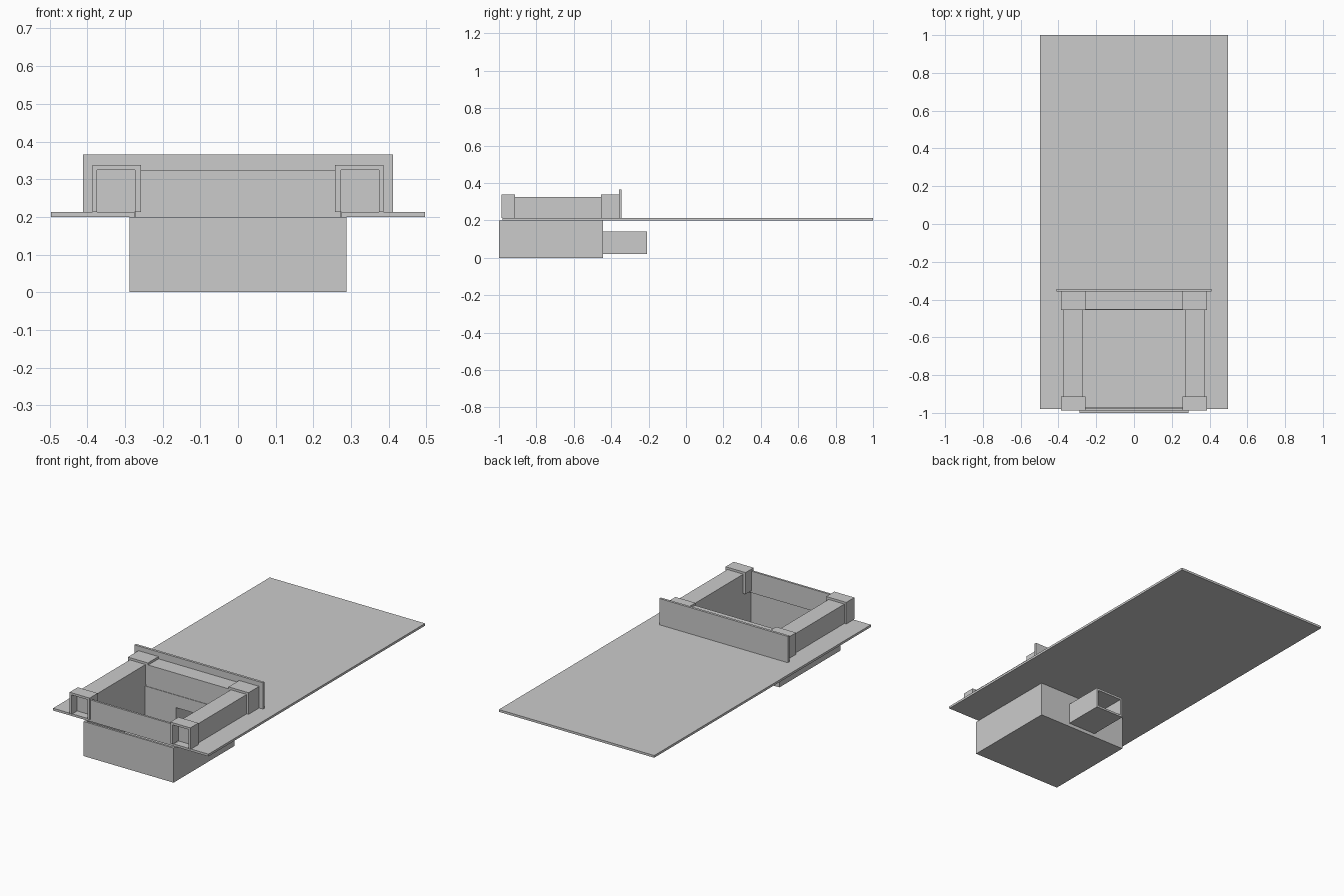
import bpy
import bmesh

cube = bpy.data.objects.get("Cube")
if cube:
    bpy.data.objects.remove(cube, do_unlink=True)

grey = bpy.data.materials.new("light_grey")
grey.use_nodes = True
colour = (0.6, 0.6, 0.6, 1)
grey.diffuse_color = colour
grey.node_tree.nodes["Principled BSDF"].inputs["Base Color"].default_value = colour


def extrude(name, loops, axis, start, end):
    """Extrude flat outlines along y or z into one solid object."""
    bm = bmesh.new()
    for loop in loops:
        pts = [(a, start, b) if axis == "y" else (a, b, start) for a, b in loop]
        face = bm.faces.new([bm.verts.new(p) for p in pts])
        grown = bmesh.ops.extrude_face_region(bm, geom=[face], use_keep_orig=True)
        moved = [v for v in grown["geom"] if isinstance(v, bmesh.types.BMVert)]
        shift = end - start
        bmesh.ops.translate(bm, verts=moved, vec=(0, shift, 0) if axis == "y" else (0, 0, shift))
    bmesh.ops.recalc_face_normals(bm, faces=bm.faces)
    mesh = bpy.data.meshes.new(name)
    bm.to_mesh(mesh)
    bm.free()
    mesh.materials.append(grey)
    obj = bpy.data.objects.new(name, mesh)
    bpy.context.scene.collection.objects.link(obj)
    return obj


def rect(x0, x1, b0, b1):
    return [(x0, b0), (x1, b0), (x1, b1), (x0, b1)]


def frame(w, z0, z1, iw, iz0, iz1):
    """Four bars around a rectangular opening centred on x = 0."""
    return [rect(-w, -iw, z0, z1), rect(iw, w, z0, z1),
            rect(-iw, iw, z0, iz0), rect(-iw, iw, iz1, z1)]


# Main sheet, notched at the front for the basin
BOTTOM, TOP = 0.2, 0.213
W, PIT = 0.497, 0.275
FRONT, BACK = -0.98, -0.443
extrude("deck_plate", [[(-W, FRONT), (-PIT, FRONT), (-PIT, BACK), (PIT, BACK),
                        (PIT, FRONT), (W, FRONT), (W, 1), (-W, 1)]], "z", BOTTOM, TOP)

# Sunken basin with an open top
BOX, WALL, FLOOR = 0.288, 0.012, 0.006
BOX_FRONT = -1.0
extrude("basin_floor", [rect(-BOX, BOX, BOX_FRONT, BACK)], "z", 0, FLOOR)
extrude("basin_front", [rect(-BOX + WALL, BOX - WALL, FLOOR, BOTTOM)], "y",
        BOX_FRONT, BOX_FRONT + WALL)
for side, s in (("right", -1), ("left", 1)):
    extrude("basin_side_" + side, [rect(s * (BOX - WALL), s * BOX, FLOOR, BOTTOM)],
            "y", BOX_FRONT, BACK)

# Rear basin wall with outlet, and the hollow duct behind it
DUCT, D0, D1, THICK = 0.09, 0.02, 0.14, 0.012
opening = (DUCT - THICK, D0 + THICK, D1 - THICK)
extrude("basin_back", frame(BOX - WALL, FLOOR, BOTTOM, *opening), "y", BACK - WALL, BACK)
extrude("outlet_duct", frame(DUCT, D0, D1, *opening), "y", BACK, -0.208)

# Raised curb around the opening
RAIL_TOP, POST_TOP = 0.325, 0.338
RAIL_IN, RAIL_OUT = 0.273, 0.374
POST_IN, POST_OUT = 0.258, 0.386
BOARD_FRONT, BOARD_BACK = -0.358, -0.344
extrude("curb_front", [rect(-RAIL_IN, RAIL_IN, BOTTOM, RAIL_TOP)], "y", FRONT, FRONT + WALL)
extrude("curb_back", [rect(-RAIL_IN, RAIL_IN, BOTTOM, RAIL_TOP)], "y", -0.452, BOARD_FRONT)

# Side rails and the saddle caps over their ends
for side, s in (("right", -1), ("left", 1)):
    extrude("curb_rail_" + side, [rect(s * RAIL_IN, s * RAIL_OUT, TOP, RAIL_TOP)],
            "y", -0.935, BOARD_FRONT)
    saddle = [(POST_IN, TOP), (POST_IN, POST_TOP), (POST_OUT, POST_TOP), (POST_OUT, TOP),
              (RAIL_OUT, TOP), (RAIL_OUT, RAIL_TOP), (RAIL_IN, RAIL_TOP), (RAIL_IN, TOP)]
    saddle = [(s * x, z) for x, z in saddle]
    extrude("front_post_" + side, [saddle], "y", -0.987, -0.913)
    extrude("back_post_" + side, [saddle], "y", -0.455, BOARD_FRONT)

# Tall board behind the curb
extrude("back_board", [rect(-0.411, 0.411, TOP, 0.365)], "y", BOARD_FRONT, BOARD_BACK)
